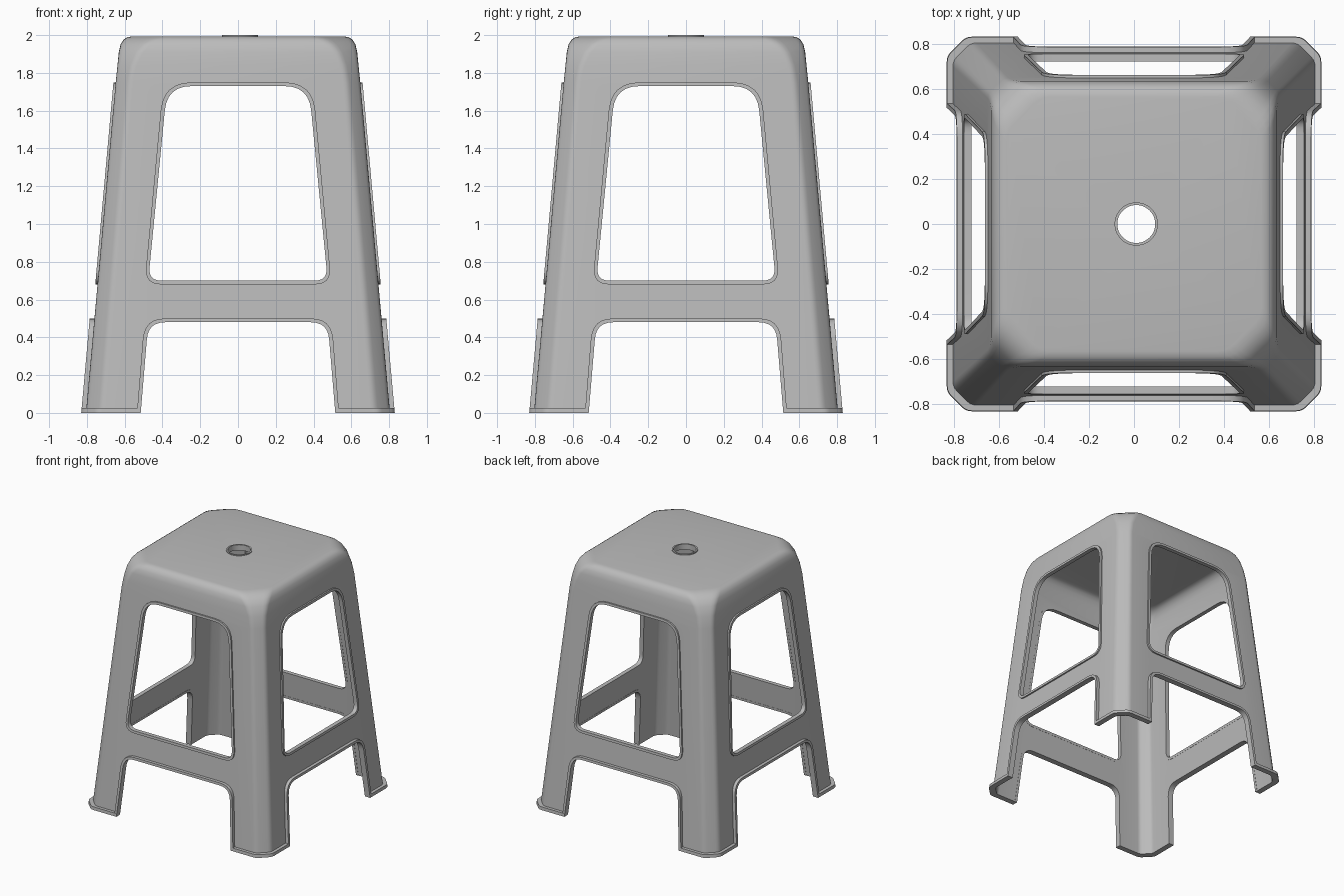
import bpy, bmesh
from math import radians, pi, cos, sin
from mathutils import Vector, Matrix

cube = bpy.data.objects.get("Cube")
if cube:
    bpy.data.objects.remove(cube)

plastic = bpy.data.materials.new("grey plastic")
plastic.use_nodes = True
GREY = (0.5, 0.5, 0.5, 1)
plastic.diffuse_color = GREY
plastic.node_tree.nodes["Principled BSDF"].inputs["Base Color"].default_value = GREY

THICK = 0.02


def side_depth(z):
    """Distance of the sloping outer wall from the middle."""
    return 0.805 - 0.09 * z


def finish(bm, name, smooth=True):
    bmesh.ops.recalc_face_normals(bm, faces=bm.faces)
    mesh = bpy.data.meshes.new(name)
    bm.to_mesh(mesh)
    bm.free()
    obj = bpy.data.objects.new(name, mesh)
    bpy.context.collection.objects.link(obj)
    mesh.materials.append(plastic)
    if smooth:
        shade(obj)
    return obj


def shade(obj):
    bpy.ops.object.select_all(action='DESELECT')
    obj.select_set(True)
    bpy.context.view_layer.objects.active = obj
    bpy.ops.object.shade_smooth_by_angle(angle=radians(32))


def fillet(corner, before, after, r, steps=6):
    """Rounded corner as a quadratic curve."""
    c = Vector(corner)
    a = c + (Vector(before) - c).normalized() * r
    b = c + (Vector(after) - c).normalized() * r
    return [a.lerp(c, t).lerp(c.lerp(b, t), t) for t in (i / steps for i in range(steps + 1))]


def round_all(corners, radii):
    n = len(corners)
    pts = []
    for i in range(n):
        pts += fillet(corners[i], corners[i - 1], corners[(i + 1) % n], radii[i])
    return pts


def octagon(w, c):
    """Square of half width w with softened chamfers of size c."""
    corners = []
    for sx, sy in ((1, 1), (-1, 1), (-1, -1), (1, -1)):
        pair = [(sx * w, sy * (w - c)), (sx * (w - c), sy * w)]
        corners += pair if sx * sy > 0 else pair[::-1]
    pts = []
    for i in range(8):
        pts += fillet(corners[i], corners[i - 1], corners[(i + 1) % 8], c * 0.3, 3)
    return pts


def loft(bm, loops, closed_path=False, closed_loop=True):
    """Skin a list of equally long point loops."""
    rows = [[bm.verts.new(p) for p in loop] for loop in loops]
    n = len(rows[0])
    pairs = list(zip(rows, rows[1:])) + ([(rows[-1], rows[0])] if closed_path else [])
    for a, b in pairs:
        for i in range(n if closed_loop else n - 1):
            j = (i + 1) % n
            bm.faces.new((a[i], a[j], b[j], b[i]))
    return rows


def window(off):
    """Closed outline of the tall opening, grown by off."""
    b, t = 0.475 + off, 0.375 + off
    lo, hi = 0.70 - off, 1.73 + off
    return round_all([(-b, lo), (b, lo), (t, hi), (-t, hi)],
                     [0.07 + off, 0.07 + off, 0.13 + off, 0.13 + off])


def leg_gap(off, foot=0.0):
    """Open outline of the gap between two legs, grown by off."""
    b, t, hi = 0.515 + off, 0.475 + off, 0.48 + off
    b -= foot * 0.08
    ends = [Vector((b, foot)), Vector((-b, foot))]
    tops = [(t, hi), (-t, hi)]
    return ([ends[0]] + fillet(tops[0], ends[0], tops[1], 0.09 + off)
            + fillet(tops[1], tops[0], ends[1], 0.09 + off) + [ends[1]])


def on_side(pts, out):
    return [Vector((u, -side_depth(z) - out, z)) for u, z in pts]


def four_sides(bm):
    """Repeat the front geometry around the other sides."""
    base = bm.verts[:] + bm.edges[:] + bm.faces[:]
    for k in range(1, 4):
        new = bmesh.ops.duplicate(bm, geom=base)["geom"]
        bmesh.ops.rotate(bm, verts=[g for g in new if isinstance(g, bmesh.types.BMVert)],
                         cent=(0, 0, 0), matrix=Matrix.Rotation(k * pi / 2, 3, 'Z'))


def rims(name, outline, out, closed):
    bm = bmesh.new()
    rows = loft(bm, [on_side(outline(0), out), on_side(outline(0.02), out),
                     on_side(outline(0.02), -THICK - 0.002), on_side(outline(0), -THICK - 0.002)],
                closed_path=True, closed_loop=closed)
    if not closed:
        bm.faces.new([r[0] for r in rows])
        bm.faces.new([r[-1] for r in rows])
    four_sides(bm)
    return finish(bm, name)


def cutter(name, outline):
    bm = bmesh.new()
    a, b = loft(bm, [[Vector((u, y, z)) for u, z in outline] for y in (-1, -0.56)])
    bm.faces.new(a)
    bm.faces.new(b)
    four_sides(bm)
    obj = finish(bm, name, False)
    obj.hide_render = True
    return obj


def circle(r, z, n=48):
    return [Vector((0.01 + r * cos(2 * pi * i / n), r * sin(2 * pi * i / n), z)) for i in range(n)]


def cut(obj, cutters):
    bpy.context.view_layer.objects.active = obj
    for c in cutters:
        mod = obj.modifiers.new("cut", 'BOOLEAN')
        mod.object, mod.operation, mod.solver = c, 'DIFFERENCE', 'EXACT'
        bpy.ops.object.modifier_apply(modifier=mod.name)
    shade(obj)


# Hollow body: height, half width, corner chamfer
profile = [(0, side_depth(0), 0.08), (1.75, side_depth(1.75), 0.07), (1.84, 0.638, 0.078),
           (1.91, 0.631, 0.1), (1.95, 0.622, 0.123), (1.975, 0.607, 0.14),
           (1.988, 0.588, 0.15), (1.993, 0.565, 0.155)]
outer = [[Vector((p.x, p.y, z)) for p in octagon(w, c)] for z, w, c in profile]
inner = [[Vector((p.x, p.y, z - (THICK if z else 0))) for p in octagon(w - THICK, c - 0.012)]
         for z, w, c in profile]
bm = bmesh.new()
rows = loft(bm, inner[::-1] + outer)
bm.faces.new(rows[0])
bm.faces.new(rows[-1])
body = finish(bm, "stool_body", False)

# Flange around the feet
bm = bmesh.new()
loft(bm, [[Vector((p.x, p.y, z)) for p in octagon(w, c)]
          for z, w, c in ((0, 0.83, 0.085), (0.025, 0.828, 0.085), (0.025, 0.79, 0.075), (0, 0.79, 0.075))],
     closed_path=True)
flange = finish(bm, "foot_flange", False)

# Openings
window_cut = cutter("window_cutter", window(0.01))
gap_cut = cutter("leg_gap_cutter", leg_gap(0.01, -0.1))
bm = bmesh.new()
a, b = loft(bm, [circle(0.09, 1.8), circle(0.09, 2.2)])
bm.faces.new(a)
bm.faces.new(b)
hole_cut = finish(bm, "hole_cutter", False)
cut(body, [window_cut, gap_cut, hole_cut])
cut(flange, [gap_cut])
for c in (window_cut, gap_cut, hole_cut):
    bpy.data.objects.remove(c)

# Raised rims
rims("window_rims", window, 0.012, True)
rims("leg_gap_rims", leg_gap, 0.025, False)
bm = bmesh.new()
loft(bm, [circle(0.084, 1.955), circle(0.084, 2.0), circle(0.096, 2.0), circle(0.096, 1.955)],
     closed_path=True)
finish(bm, "seat_hole_rim")
